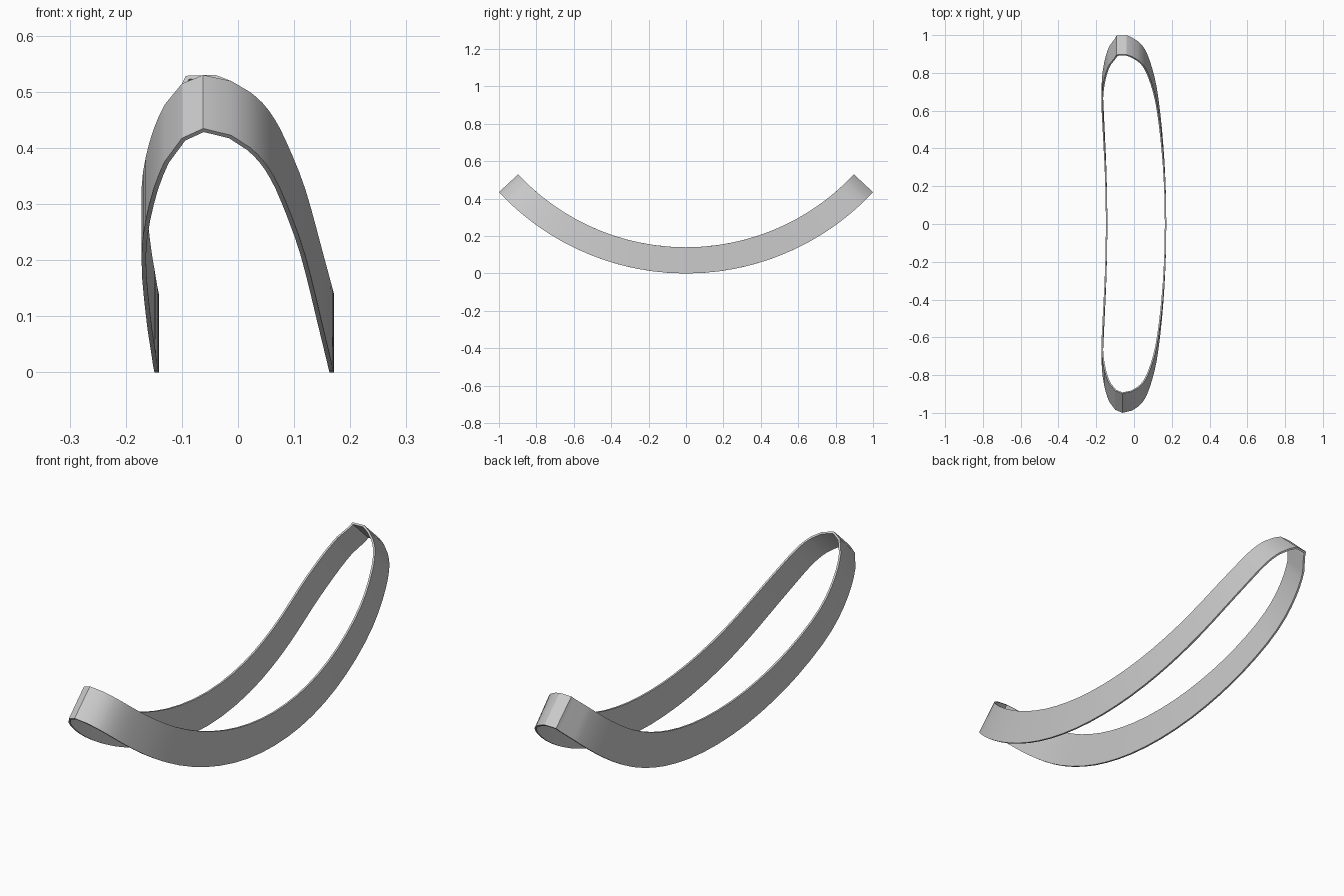
import bpy, bmesh, math
from mathutils import Vector

cube = bpy.data.objects.get("Cube")
if cube:
    bpy.data.objects.remove(cube, do_unlink=True)

# Band outline: (x, bend angle in degrees) from the middle towards a tip
RIGHT_SIDE = [(-0.149, 0), (-0.154, 12), (-0.164, 22), (-0.172, 32), (-0.158, 38.7),
              (-0.131, 43.5), (-0.1, 46)]
LEFT_SIDE = [(0.171, 0), (0.165, 11), (0.147, 22), (0.12, 32), (0.085, 39),
             (0.055, 42.8), (0.022, 45)]
FRONT_TIP = [(-0.062, 47), (-0.012, 46.3)]
BACK_TIP = [(-0.012, 46.3), (-0.04, 47), (-0.093, 46.9)]
INNER_R, OUTER_R = 1.227, 1.367


def mirrored(points):
    return [(x, -a) for x, a in points]


def smooth_loop(points, steps):
    """Round the long sides with a spline and leave the tips faceted."""
    pts = [Vector(p) for p in points]
    out = []
    for i, p in enumerate(pts):
        o, q, r = pts[i - 1], pts[(i + 1) % len(pts)], pts[(i + 2) % len(pts)]
        count = steps if min(abs(p.y), abs(q.y)) < 43 else 1
        for k in range(count):
            t = k / count
            out.append(p + t * (q - o) / 2
                       + t * t * (2 * o - 5 * p + 4 * q - r) / 2
                       + t ** 3 * (3 * p - o - 3 * q + r) / 2)
    return out


def on_arc(p, radius):
    a = math.radians(p.y)
    return (p.x, radius * math.sin(a), OUTER_R - radius * math.cos(a))


# Counterclockwise loop: front tip, left side, back tip, right side
outline = (mirrored(FRONT_TIP) + mirrored(LEFT_SIDE[:0:-1]) + LEFT_SIDE
           + BACK_TIP + RIGHT_SIDE[:0:-1] + mirrored(RIGHT_SIDE))
# Drop the repeated tip corner next to the right side
loop = smooth_loop(outline, 3)

bm = bmesh.new()
low = [bm.verts.new(on_arc(p, OUTER_R)) for p in loop]
high = [bm.verts.new(on_arc(p, INNER_R)) for p in loop]
for i in range(len(loop)):
    j = (i + 1) % len(loop)
    bm.faces.new((low[i], low[j], high[j], high[i]))
mesh = bpy.data.meshes.new("curved_band")
bm.to_mesh(mesh)
bm.free()
band = bpy.data.objects.new("curved_band", mesh)
bpy.context.collection.objects.link(band)

# Plain grey
grey = bpy.data.materials.new("plain_grey")
grey.use_nodes = True
color = (0.6, 0.6, 0.6, 1)
grey.diffuse_color = color
grey.node_tree.nodes["Principled BSDF"].inputs["Base Color"].default_value = color
mesh.materials.append(grey)

# Wall thickness, grown inwards
wall = band.modifiers.new("wall", "SOLIDIFY")
wall.thickness = 0.008
wall.offset = -1
wall.use_even_offset = True

bpy.context.view_layer.objects.active = band
band.select_set(True)
bpy.ops.object.modifier_apply(modifier="wall")
bpy.ops.object.shade_smooth_by_angle(angle=math.radians(30))
